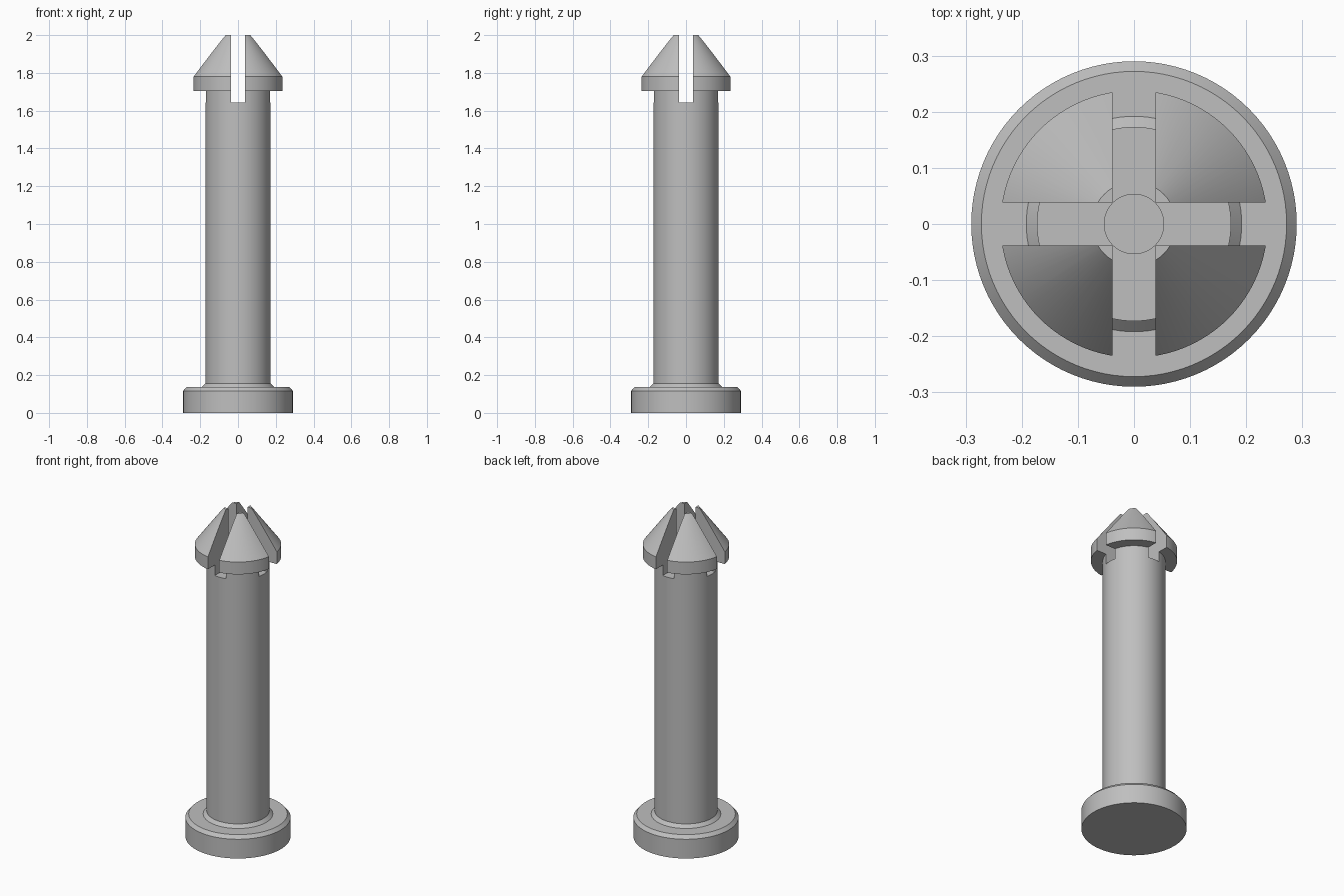
import bpy, bmesh, math
from mathutils import Matrix

cube = bpy.data.objects.get("Cube")
if cube:
    bpy.data.objects.remove(cube, do_unlink=True)

grey = bpy.data.materials.new("light_grey_plastic")
grey.use_nodes = True
COLOUR = (0.52, 0.52, 0.52, 1)
grey.diffuse_color = COLOUR
grey.node_tree.nodes["Principled BSDF"].inputs["Base Color"].default_value = COLOUR


def add_object(name, bm):
    bmesh.ops.recalc_face_normals(bm, faces=bm.faces)
    mesh = bpy.data.meshes.new(name)
    bm.to_mesh(mesh)
    bm.free()
    mesh.materials.append(grey)
    obj = bpy.data.objects.new(name, mesh)
    bpy.context.collection.objects.link(obj)
    return obj


def lathe(name, profile, steps=96):
    """Spin (radius, height) points, running from axis to axis, into a solid."""
    bm = bmesh.new()
    verts = [bm.verts.new((r, 0, z)) for r, z in profile]
    edges = [bm.edges.new(pair) for pair in zip(verts, verts[1:])]
    bmesh.ops.spin(bm, geom=verts + edges, cent=(0, 0, 0), axis=(0, 0, 1),
                   angle=math.tau, steps=steps, use_duplicate=False)
    bmesh.ops.remove_doubles(bm, verts=bm.verts, dist=0.0001)
    return add_object(name, bm)


def activate(obj):
    bpy.ops.object.select_all(action='DESELECT')
    obj.select_set(True)
    bpy.context.view_layer.objects.active = obj


# Round base flange with a chamfered upper rim
flange = lathe("base_flange", [(0, 0), (0.29, 0), (0.29, 0.117),
                               (0.272, 0.137), (0, 0.137)])

# Shaft with a foot chamfer, barbed conical head and central bore
pin = lathe("shaft_and_head", [(0, 0.1), (0.192, 0.1), (0.192, 0.137),
                               (0.173, 0.156), (0.173, 1.705), (0.238, 1.705),
                               (0.238, 1.78), (0.075, 2), (0.053, 2),
                               (0.053, 0.2), (0, 0.2)])

# Two crossing slots split the head into four prongs
SLOT_WIDTH, SLOT_FLOOR, SLOT_TOP = 0.076, 1.642, 2.1
for name, size_x, size_y in (("slot_x", 1, SLOT_WIDTH), ("slot_y", SLOT_WIDTH, 1)):
    bm = bmesh.new()
    bmesh.ops.create_cube(bm, size=1, matrix=(
        Matrix.Translation((0, 0, (SLOT_FLOOR + SLOT_TOP) / 2))
        @ Matrix.Diagonal((size_x, size_y, SLOT_TOP - SLOT_FLOOR, 1))))
    cutter = add_object(name, bm)
    cutter.hide_render = True
    cut = pin.modifiers.new(name, 'BOOLEAN')
    cut.operation, cut.solver, cut.object = 'DIFFERENCE', 'EXACT', cutter
    activate(pin)
    bpy.ops.object.modifier_apply(modifier=cut.name)
    bpy.data.objects.remove(cutter, do_unlink=True)

# Smooth the round walls and keep the rims crisp
for part in (flange, pin):
    activate(part)
    bpy.ops.object.shade_smooth_by_angle(angle=math.radians(25))
